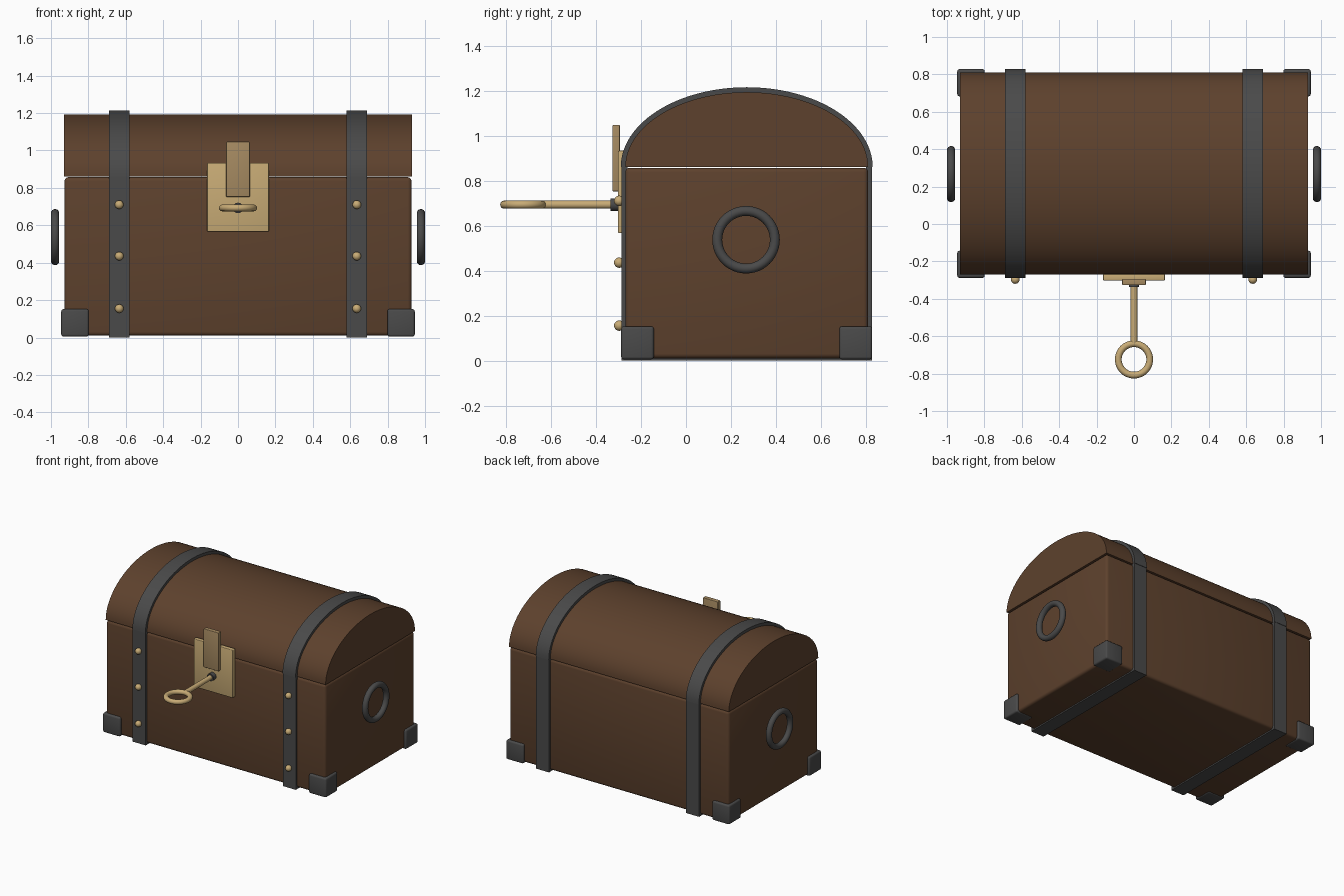
import bpy, bmesh, math
from mathutils import Matrix, Vector

cube = bpy.data.objects.get("Cube")
if cube:
    bpy.data.objects.remove(cube, do_unlink=True)


def material(name, r, g, b):
    m = bpy.data.materials.new(name)
    m.use_nodes = True
    m.diffuse_color = (r, g, b, 1)
    m.node_tree.nodes["Principled BSDF"].inputs["Base Color"].default_value = (r, g, b, 1)
    return m


WOOD = material("brown wood", 0.11, 0.053, 0.026)
IRON = material("dark iron", 0.068, 0.068, 0.068)
BRASS = material("pale brass", 0.58, 0.41, 0.18)
BRONZE = material("dull brass", 0.38, 0.255, 0.12)

MID_Y = 0.27      # depth centre of the chest
SEAM = 0.86       # height where the lid meets the body


def finish(name, bm, mat):
    bmesh.ops.recalc_face_normals(bm, faces=bm.faces)
    me = bpy.data.meshes.new(name)
    bm.to_mesh(me)
    bm.free()
    me.materials.append(mat)
    me.shade_smooth()
    me.set_sharp_from_angle(angle=math.radians(35))
    ob = bpy.data.objects.new(name, me)
    bpy.context.scene.collection.objects.link(ob)
    return ob


def box(name, low, high, mat, bevel=0.0):
    low, high = Vector(low), Vector(high)
    bm = bmesh.new()
    bmesh.ops.create_cube(bm, size=1, matrix=Matrix.Translation((low + high) / 2)
                          @ Matrix.Diagonal((*(high - low), 1)))
    if bevel:
        bmesh.ops.bevel(bm, geom=bm.edges[:], offset=bevel, segments=3,
                        profile=0.5, affect='EDGES')
    return finish(name, bm, mat)


def prism(name, profile, x0, x1, mat):
    """Extrude a closed (y, z) outline along x."""
    bm = bmesh.new()
    face = bm.faces.new([bm.verts.new((x0, y, z)) for y, z in profile])
    out = bmesh.ops.extrude_face_region(bm, geom=[face])["geom"]
    bmesh.ops.translate(bm, vec=(x1 - x0, 0, 0),
                        verts=[v for v in out if isinstance(v, bmesh.types.BMVert)])
    return finish(name, bm, mat)


def rod(name, radius, y0, y1, z, mat):
    bm = bmesh.new()
    bmesh.ops.create_cone(bm, cap_ends=True, segments=24, radius1=radius, radius2=radius,
                          depth=y1 - y0, matrix=Matrix.Translation((0, (y0 + y1) / 2, z))
                          @ Matrix.Rotation(math.pi / 2, 4, 'X'))
    return finish(name, bm, mat)


def ring(name, major, minor, place, mat, n=48, k=16):
    bm = bmesh.new()
    grid = []
    for i in range(n):
        a = math.tau * i / n
        row = []
        for j in range(k):
            b = math.tau * j / k
            r = major + minor * math.cos(b)
            row.append(bm.verts.new(place @ Vector(
                (r * math.cos(a), r * math.sin(a), minor * math.sin(b)))))
        grid.append(row)
    for i in range(n):
        for j in range(k):
            p, q = grid[i], grid[(i + 1) % n]
            bm.faces.new((p[j], q[j], q[(j + 1) % k], p[(j + 1) % k]))
    return finish(name, bm, mat)


def arch(half_depth, rise, steps=48):
    return [(MID_Y + half_depth * math.cos(math.pi * i / steps),
             SEAM + rise * math.sin(math.pi * i / steps)) for i in range(steps + 1)]


# Wooden body and domed lid
box("chest_body", (-0.928, -0.27, 0.01), (0.928, 0.81, 0.857), WOOD, 0.02)
prism("chest_lid", arch(0.54, 0.333), -0.93, 0.93, WOOD)

for side, s in (("right", -1), ("left", 1)):
    # Iron straps: an arched half over the lid and a U around the body
    x = 0.635 * s
    prism(side + "_lid_strap", arch(0.56, 0.355) + arch(0.53, 0.325)[::-1],
          x - 0.055, x + 0.055, IRON)
    outer = [(-0.287, SEAM), (-0.287, 0), (0.827, 0), (0.827, SEAM)]
    inner = [(0.80, SEAM), (0.80, 0.02), (-0.26, 0.02), (-0.26, SEAM)]
    prism(side + "_body_strap", outer + inner, x - 0.055, x + 0.055, IRON)

    # Brass rivets on the front of each strap
    for i, z in enumerate((0.155, 0.435, 0.71)):
        bm = bmesh.new()
        bmesh.ops.create_uvsphere(bm, u_segments=16, v_segments=10, radius=0.023,
                                  matrix=Matrix.Translation((x, -0.297, z)))
        finish(f"{side}_rivet_{i + 1}", bm, BRASS)

    # Corner guards
    for end, y0, y1 in (("front", -0.288, -0.143), ("back", 0.682, 0.828)):
        xs = sorted((0.798 * s, 0.945 * s))
        box(f"{end}_{side}_corner", (xs[0], y0, 0.005), (xs[1], y1, 0.152), IRON, 0.012)

    # Ring handle
    ring(side + "_handle", 0.128, 0.022, Matrix.Translation((0.978 * s, 0.267, 0.537))
         @ Matrix.Rotation(math.pi / 2, 4, 'Y'), IRON)

# Lock plate, hasp and keyhole collar
box("lock_plate", (-0.165, -0.302, 0.566), (0.165, -0.268, 0.933), BRASS, 0.005)
box("lock_hasp", (-0.063, -0.327, 0.752), (0.063, -0.294, 1.047), BRONZE, 0.004)
rod("keyhole_collar", 0.028, -0.336, -0.295, 0.693, IRON)

# Key
rod("key_shaft", 0.018, -0.635, -0.31, 0.693, BRASS)
ring("key_bow", 0.084, 0.018, Matrix.Translation((0, -0.724, 0.693)), BRASS)
